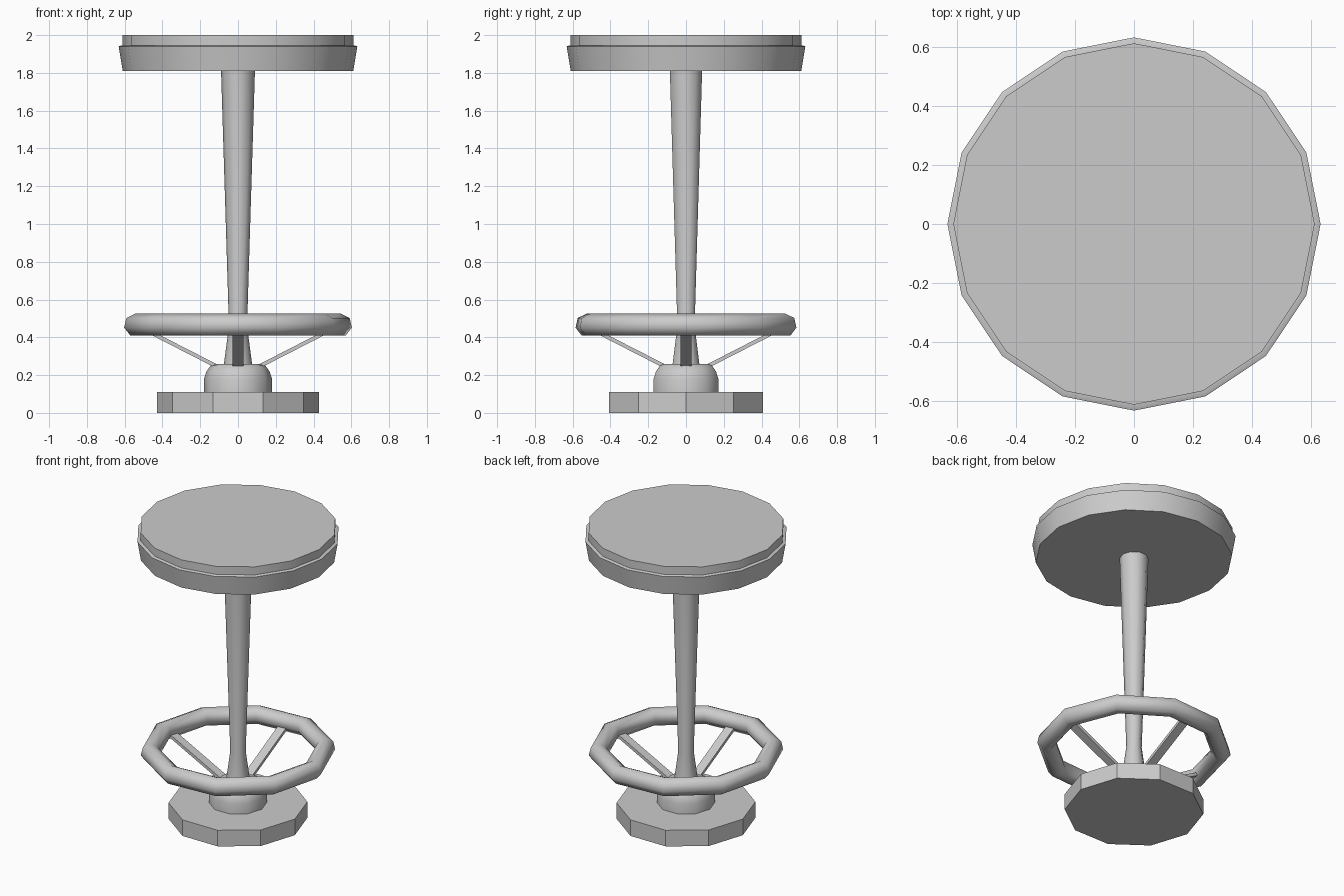
import bpy
import bmesh
from math import cos, sin, pi, radians
from mathutils import Matrix, Vector

cube = bpy.data.objects.get("Cube")
if cube:
    bpy.data.objects.remove(cube, do_unlink=True)

grey = bpy.data.materials.new("plain_grey")
grey.use_nodes = True
colour = (0.6, 0.6, 0.6, 1)
grey.diffuse_color = colour
grey.node_tree.nodes["Principled BSDF"].inputs["Base Color"].default_value = colour


def finish(bm, name, angle=None):
    """Turn a bmesh into a named object, smooth below the given angle."""
    bmesh.ops.recalc_face_normals(bm, faces=bm.faces)
    mesh = bpy.data.meshes.new(name)
    bm.to_mesh(mesh)
    bm.free()
    mesh.materials.append(grey)
    obj = bpy.data.objects.new(name, mesh)
    bpy.context.collection.objects.link(obj)
    if angle:
        bpy.ops.object.select_all(action='DESELECT')
        obj.select_set(True)
        bpy.context.view_layer.objects.active = obj
        bpy.ops.object.shade_smooth_by_angle(angle=radians(angle))
    return obj


def lathe(name, profile, sides, angle=None):
    """Stack of polygon rings from (radius, height) pairs, capped at both ends."""
    bm = bmesh.new()
    rings = []
    for r, z in profile:
        rings.append([bm.verts.new((r * cos(2 * pi * i / sides),
                                    r * sin(2 * pi * i / sides), z))
                      for i in range(sides)])
    for low, high in zip(rings, rings[1:]):
        for i in range(sides):
            j = (i + 1) % sides
            bm.faces.new((low[i], low[j], high[j], high[i]))
    bm.faces.new(rings[0][::-1])
    bm.faces.new(rings[-1])
    return finish(bm, name, angle)


def foot_ring(name, radius, tube, height, sides, section, turn):
    """Polygonal ring with a tube section that has one corner on top."""
    bm = bmesh.new()
    loops = []
    for i in range(sides):
        a = turn + 2 * pi * i / sides
        loop = []
        for k in range(section):
            b = pi / 2 + 2 * pi * k / section
            r = radius + tube * cos(b)
            loop.append(bm.verts.new((r * cos(a), r * sin(a), height + tube * sin(b))))
        loops.append(loop)
    for i in range(sides):
        here, there = loops[i], loops[(i + 1) % sides]
        for k in range(section):
            n = (k + 1) % section
            bm.faces.new((here[k], there[k], there[n], here[n]))
    return finish(bm, name, 60)


def strut(name, turn):
    """Flat sloping bar from the hub up to the foot ring."""
    start, end = Vector((0.09, 0, 0.235)), Vector((0.52, 0, 0.455))
    along = end - start
    bm = bmesh.new()
    bmesh.ops.create_cube(bm, size=1)
    bmesh.ops.scale(bm, vec=(along.length, 0.06, 0.02), verts=bm.verts)
    tilt = along.to_track_quat('X', 'Z').to_matrix().to_4x4()
    place = Matrix.Rotation(turn, 4, 'Z') @ Matrix.Translation((start + end) / 2) @ tilt
    bm.transform(place)
    return finish(bm, name)


# Base, hub and post
lathe("base", [(0.43, 0), (0.43, 0.11)], 10)
lathe("hub", [(0.18, 0.1), (0.18, 0.18), (0.167, 0.22), (0.145, 0.25), (0.12, 0.26)], 10, 50)
lathe("post", [(0.077, 0.24), (0.048, 0.46), (0.09, 1.82)], 10, 50)

# Foot ring and its four struts
foot_ring("foot_ring", 0.545, 0.0605, 0.4645, 10, 7, radians(3.5))
for i, side in enumerate(("left", "back", "right", "front")):
    strut(side + "_strut", i * pi / 2)

# Seat: tapered shell and the pad set into it
lathe("seat_shell", [(0.61, 1.81), (0.632, 1.94), (0.62, 1.945), (0.6, 1.945)], 16, 30)
lathe("seat_pad", [(0.612, 1.94), (0.612, 2.0)], 16, 30)
